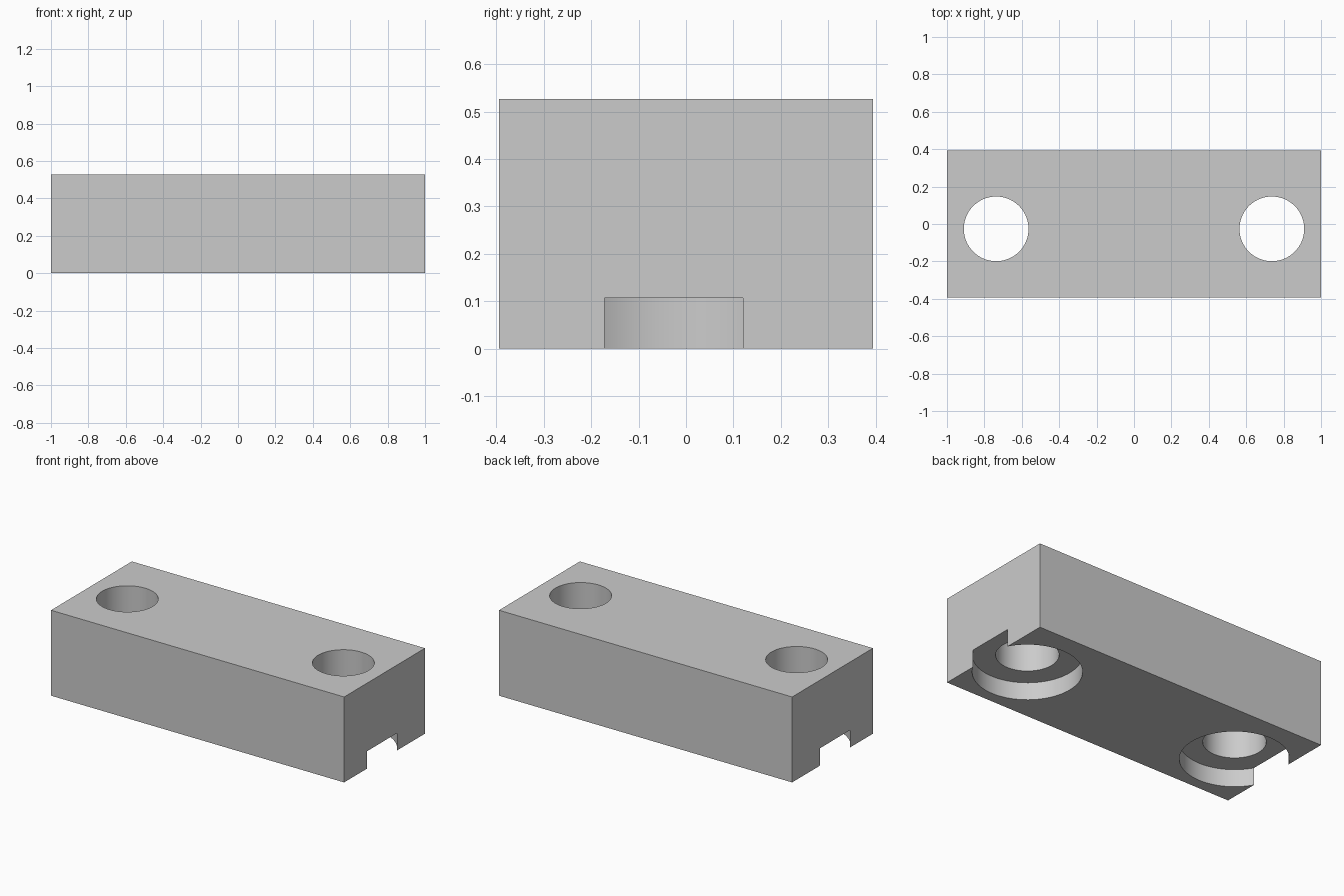
import bpy
import math

default = bpy.data.objects.get("Cube")
if default:
    bpy.data.objects.remove(default, do_unlink=True)

LENGTH, DEPTH, HEIGHT = 2.0, 0.788, 0.527
HOLE_X, HOLE_Y = 0.737, -0.026
HOLE_RADIUS, BORE_RADIUS, BORE_HEIGHT = 0.173, 0.301, 0.107

grey = bpy.data.materials.new("plain grey")
grey.use_nodes = True
grey.diffuse_color = (0.6, 0.6, 0.6, 1)
grey.node_tree.nodes["Principled BSDF"].inputs["Base Color"].default_value = (0.6, 0.6, 0.6, 1)

# Solid block
bpy.ops.mesh.primitive_cube_add(size=1, location=(0, 0, HEIGHT / 2))
block = bpy.context.object
block.name = "mounting_block"
block.scale = (LENGTH, DEPTH, HEIGHT)
bpy.ops.object.transform_apply(location=True, rotation=False, scale=True)
block.data.materials.append(grey)


def cut_cylinder(name, x, radius, bottom, top):
    """Cut a vertical cylinder out of the block."""
    bpy.ops.mesh.primitive_cylinder_add(
        vertices=96, radius=radius, depth=top - bottom,
        location=(x, HOLE_Y, (top + bottom) / 2))
    cutter = bpy.context.object
    cutter.name = name
    cutter.hide_render = True
    cutter.data.materials.append(grey)
    cut = block.modifiers.new(name, 'BOOLEAN')
    cut.operation = 'DIFFERENCE'
    cut.solver = 'EXACT'
    cut.object = cutter
    bpy.ops.object.select_all(action='DESELECT')
    block.select_set(True)
    bpy.context.view_layer.objects.active = block
    bpy.ops.object.modifier_apply(modifier=cut.name)
    bpy.data.objects.remove(cutter, do_unlink=True)


# Through holes, with wide counterbores below that break through the ends
for side in (-1, 1):
    x = side * HOLE_X
    cut_cylinder("counterbore", x, BORE_RADIUS, -0.1, BORE_HEIGHT)
    cut_cylinder("bolt_hole", x, HOLE_RADIUS, -0.2, HEIGHT + 0.1)

bpy.ops.object.shade_smooth_by_angle(angle=math.radians(30))
